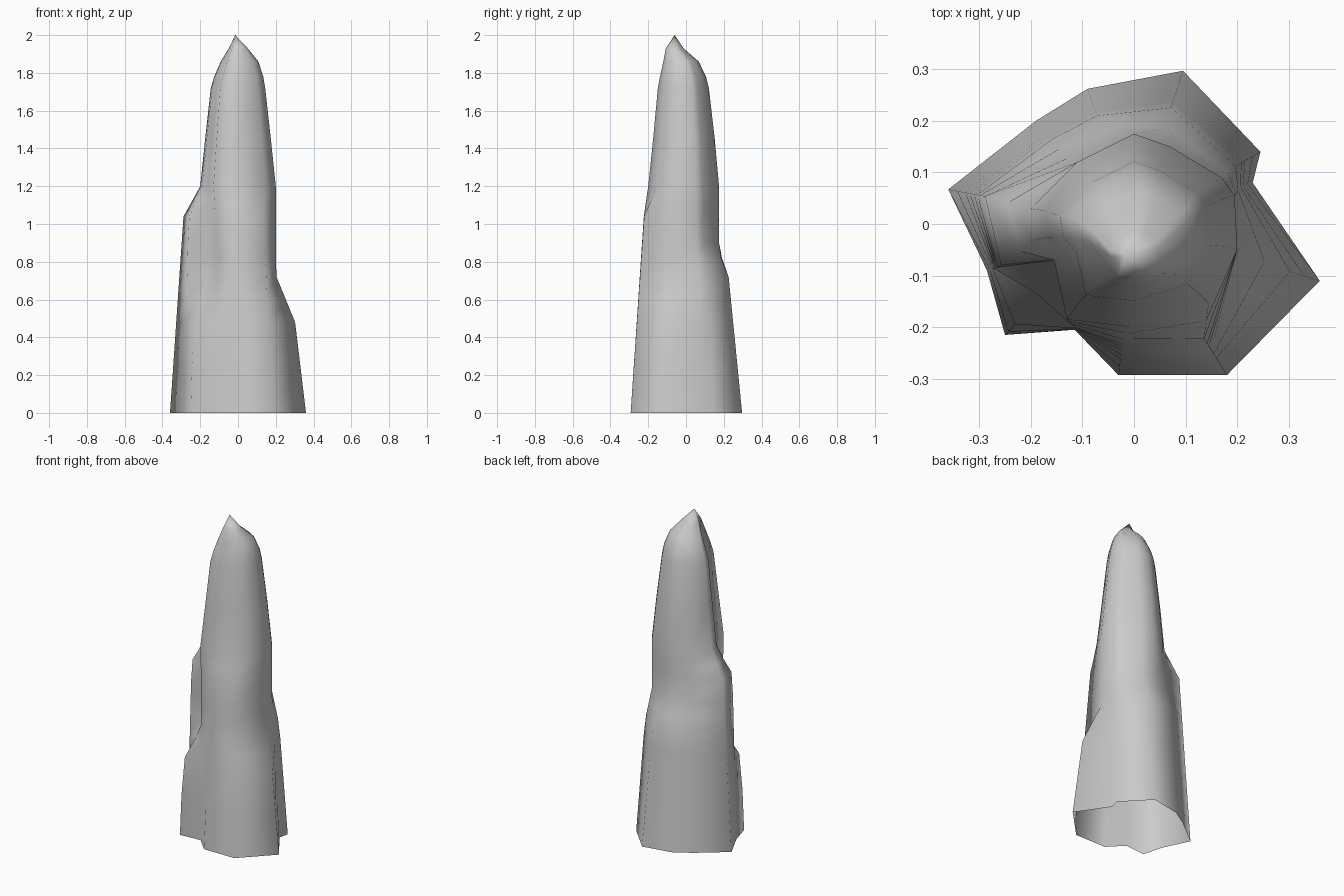
import bpy
import bmesh
from mathutils import Vector

default = bpy.data.objects.get("Cube")
if default:
    bpy.data.objects.remove(default, do_unlink=True)

stone = bpy.data.materials.new("grey_stone")
stone.use_nodes = True
stone.diffuse_color = (0.6, 0.6, 0.6, 1)
stone.node_tree.nodes["Principled BSDF"].inputs["Base Color"].default_value = (0.6, 0.6, 0.6, 1)

# Each rib: foot point, shoulder height, shoulder taper, merge height, core point
RIBS = [
    ((.36, -.11), .48, .84, .73, (.2, -.05)),      # left buttress
    ((.23, .08), .6, .9, .9, (.195, .055)),
    ((.245, .14), .68, .83, .9, (.17, .09)),
    ((.095, .297), .75, .75, .89, (.07, .15)),     # back buttress
    ((-.09, .262), .72, .8, .9, (0, .175)),
    ((-.19, .2), .75, .82, .95, (-.11, .12)),
    ((-.36, .067), 1.05, .8, 1.19, (-.2, .03)),    # right buttress
    ((-.285, -.09), 1.03, .92, 1.19, (-.19, -.03)),
    ((-.25, -.215), .46, .95, .72, (-.155, -.07)),
    ((-.115, -.205), .9, .98, 1.2, (-.13, -.185)),
    ((-.03, -.293), 1.05, .76, 1.2, (0, -.2)),     # front buttress
    ((.18, -.293), 1.07, .75, 1.17, (.145, -.155)),
]

# Core profile: height, scale, centre shift in x and y
CORE = [
    (0, 1, 0, 0), (1.2, 1, 0, 0), (1.45, .87, 0, 0), (1.72, .72, 0, -.005),
    (1.78, .65, .004, -.008), (1.86, .5, .008, -.02), (1.93, .25, .002, -.057),
    (2, .01, -.015, -.06),
]
LEVELS = [0, .25, .48, .6, .72, .82, .9, 1.04, 1.12, 1.2, 1.45, 1.72, 1.78, 1.86, 1.93, 2]


def core_point(core, z):
    for low, high in zip(CORE, CORE[1:]):
        if z <= high[0]:
            t = (z - low[0]) / (high[0] - low[0])
            scale, dx, dy = (a + (b - a) * t for a, b in zip(low[1:], high[1:]))
            return Vector(core) * scale + Vector((dx, dy))


def rib_point(rib, z):
    foot, shoulder, taper, merge, core = rib
    outer = Vector(foot) * (1 + (taper - 1) * min(z / shoulder, 1))
    blend = min(max((z - shoulder) / (merge - shoulder), 0), 1)
    return outer.lerp(core_point(core, z), blend)


# Spire skin, open underneath
bm = bmesh.new()
rings = [[bm.verts.new((*rib_point(rib, z), z)) for rib in RIBS] for z in LEVELS]
count = len(RIBS)
for lower, upper in zip(rings, rings[1:]):
    for i in range(count):
        j = (i + 1) % count
        bm.faces.new((lower[i], lower[j], upper[j], upper[i]))
bmesh.ops.pointmerge(bm, verts=rings[-1], merge_co=rings[-1][0].co.lerp(rings[-1][6].co, .5))
bmesh.ops.recalc_face_normals(bm, faces=bm.faces)
for face in bm.faces:
    face.smooth = True
mesh = bpy.data.meshes.new("rock_spire")
bm.to_mesh(mesh)
bm.free()
mesh.materials.append(stone)
spire = bpy.data.objects.new("rock_spire", mesh)
bpy.context.collection.objects.link(spire)
